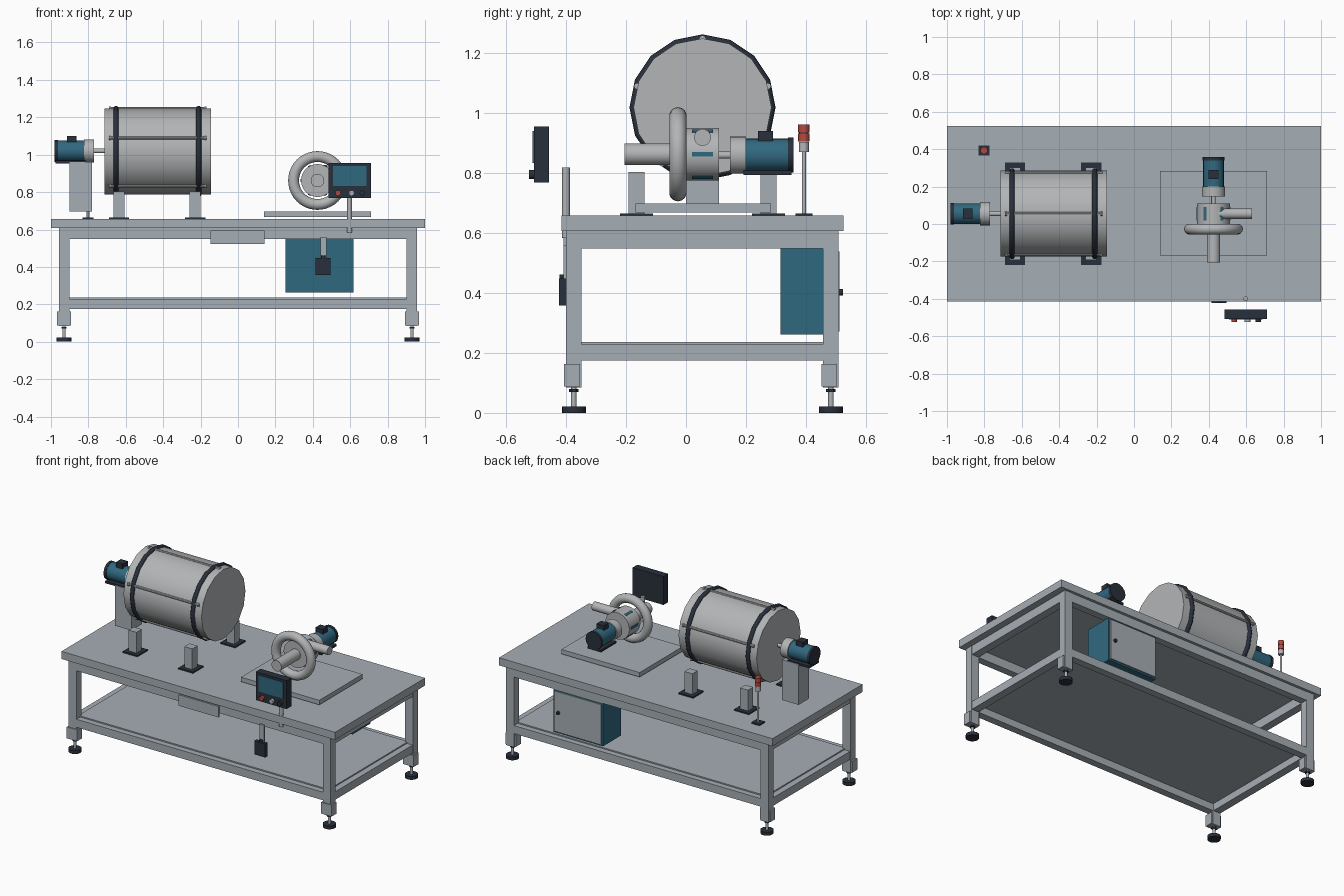
import bpy, math
from mathutils import Vector, Matrix

if "Cube" in bpy.data.objects:
    bpy.data.objects.remove(bpy.data.objects["Cube"])


def material(name, rgb):
    m = bpy.data.materials.new(name)
    m.diffuse_color = (*rgb, 1)
    m.use_nodes = True
    m.node_tree.nodes["Principled BSDF"].inputs["Base Color"].default_value = m.diffuse_color
    return m


STEEL = material("painted steel", (0.38, 0.425, 0.46))
METAL = material("brushed metal", (0.45, 0.46, 0.47))
DARK = material("dark rubber", (0.022, 0.03, 0.045))
BLUE = material("motor blue", (0.03, 0.14, 0.215))
RED = material("signal red", (0.48, 0.065, 0.05))


def finish(name, mat):
    ob = bpy.context.object
    ob.name = name
    ob.data.name = name
    ob.data.materials.append(mat)
    return ob


def box(name, x, y, z, mat):
    """Box from (min, max) pairs."""
    bpy.ops.mesh.primitive_cube_add(size=1)
    ob = finish(name, mat)
    size = [b - a for a, b in (x, y, z)]
    mid = Vector([(a + b) / 2 for a, b in (x, y, z)])
    ob.data.transform(Matrix.Translation(mid) @ Matrix.Diagonal((*size, 1)))
    return ob


def tube(name, a, b, r, mat, n=24, spin=0):
    """Cylinder between two points."""
    a, b = Vector(a), Vector(b)
    bpy.ops.mesh.primitive_cylinder_add(vertices=n, radius=r, depth=(b - a).length)
    ob = finish(name, mat)
    rot = (b - a).to_track_quat('Z', 'Y').to_matrix().to_4x4()
    ob.data.transform(Matrix.Translation((a + b) / 2) @ rot @ Matrix.Rotation(spin, 4, 'Z'))
    bpy.ops.object.shade_smooth_by_angle(angle=math.radians(35))
    return ob


def ring(name, c, axis, major, minor, mat, n, m):
    bpy.ops.mesh.primitive_torus_add(major_radius=major, minor_radius=minor,
                                     major_segments=n, minor_segments=m)
    ob = finish(name, mat)
    rot = Vector(axis).to_track_quat('Z', 'Y').to_matrix().to_4x4()
    ob.data.transform(Matrix.Translation(c) @ rot)
    bpy.ops.object.shade_smooth_by_angle(angle=math.radians(50))
    return ob


# table top and lower shelf
box("table_top", (-1, 1), (-0.415, 0.525), (0.607, 0.657), STEEL)
box("lower_shelf", (-0.915, 0.915), (-0.36, 0.47), (0.222, 0.236), STEEL)

# legs with corner plates and levelling feet
for sx in (-1, 1):
    for side, y in (("front", -0.374), ("rear", 0.483)):
        x = sx * 0.93
        box(side + "_leg", (x - 0.028, x + 0.028), (y - 0.026, y + 0.026), (0.085, 0.607), STEEL)
        box(side + "_leg_plate", (x - 0.038, x + 0.038), (y - 0.032, y + 0.02), (0.088, 0.163), STEEL)
        tube(side + "_foot_stem", (x, y, 0.015), (x, y, 0.09), 0.009, METAL, 12)
        tube(side + "_foot_nut", (x, y, 0.07), (x, y, 0.08), 0.016, DARK, 6)
        tube(side + "_foot_pad", (x, y, 0), (x, y, 0.022), 0.04, DARK, 16)

# frame rails
for level, z in (("upper", (0.548, 0.607)), ("lower", (0.175, 0.228))):
    for y in (-0.374, 0.483):
        box(level + "_long_rail", (-0.905, 0.905), (y - 0.024, y + 0.024), z, STEEL)
    for x in (-0.93, 0.93):
        box(level + "_cross_rail", (x - 0.026, x + 0.026), (-0.35, 0.46), z, STEEL)

# drum with hoops and tie rods
DY, DZ = 0.055, 1.018
tube("drum", (-0.715, DY, DZ), (-0.145, DY, DZ), 0.23, METAL, 16)
for x in (-0.652, -0.21):
    ring("drum_hoop", (x, DY, DZ), (1, 0, 0), 0.229, 0.0145, DARK, 16, 8)
for k in range(5):
    a = math.radians(90 + 72 * k)
    y, z = DY + 0.229 * math.cos(a), DZ + 0.229 * math.sin(a)
    tube("drum_tie_rod", (-0.69, y, z), (-0.17, y, z), 0.008, METAL, 8)
    for x in (-0.69, -0.18):
        tube("tie_rod_nut", (x, y, z), (x + 0.012, y, z), 0.011, METAL, 8)

# drum support posts
for x in (-0.636, -0.229):
    for y in (DY - 0.22, DY + 0.22):
        box("support_plate", (x - 0.054, x + 0.054), (y - 0.055, y + 0.055), (0.657, 0.665), DARK)
        box("support_post", (x - 0.029, x + 0.029), (y - 0.027, y + 0.027), (0.66, 0.802), STEEL)


def motor(name, origin, along):
    """Electric motor: shaft starts at origin and the body runs in the given direction."""
    o, d = Vector(origin), Vector(along)
    side = Vector((-d.y, d.x, 0))

    def part(n, t0, t1, r, mat):
        tube(name + n, o + d * t0, o + d * t1, r, mat)

    def block(n, t0, t1, w, z0, z1, mat):
        p, q = o + d * t0 - side * w, o + d * t1 + side * w
        box(name + n, sorted((p.x, q.x)), sorted((p.y, q.y)), (o.z + z0, o.z + z1), mat)

    part("_shaft", 0, 0.05, 0.012, METAL)
    part("_flange", 0.045, 0.098, 0.062, METAL)
    part("_body", 0.098, 0.24, 0.055, BLUE)
    part("_end_cap", 0.238, 0.256, 0.058, DARK)
    block("_terminal_box", 0.138, 0.188, 0.027, 0.045, 0.08, DARK)
    block("_foot_plate", 0.09, 0.25, 0.05, -0.066, -0.052, DARK)


# drum drive
motor("drum_motor", (-0.725, DY, 1.02), (-1, 0, 0))
tube("drum_drive_shaft", (-0.775, DY, 1.02), (-0.71, DY, 1.02), 0.012, METAL)
box("drum_motor_post", (-0.9, -0.78), (0, 0.11), (0.695, 0.962), STEEL)

# blower: base, volute ring, housing, inlet, outlet and motor
BX, BZ = 0.425, 0.862
box("blower_base", (0.14, 0.712), (-0.168, 0.284), (0.667, 0.697), STEEL)
ring("blower_volute", (BX, -0.027, BZ), (0, 1, 0), 0.128, 0.029, METAL, 40, 14)
tube("blower_housing", (BX, -0.005, BZ), (BX, 0.11, BZ), 0.088, METAL, 32)
tube("blower_inlet", (BX, -0.205, BZ), (BX, 0, BZ), 0.036, METAL)
tube("blower_outlet", (BX, 0.055, 0.918), (0.632, 0.055, 0.918), 0.028, METAL)
for k in range(6):
    slot = box("housing_slot", (0.083, 0.091), (0.02, 0.09), (-0.008, 0.008), BLUE)
    slot.data.transform(Matrix.Translation((BX, 0, BZ)) @ Matrix.Rotation(math.radians(60 * k), 4, 'Y'))
motor("blower_motor", (BX, 0.102, BZ - 0.003), (0, 1, 0))

# control panel and its post
tube("panel_post", (0.597, -0.4, 0.583), (0.597, -0.4, 0.818), 0.013, METAL, 16)
box("control_panel", (0.485, 0.71), (-0.507, -0.457), (0.768, 0.955), DARK)
box("panel_screen", (0.508, 0.688), (-0.511, -0.503), (0.832, 0.94), BLUE)
for x, mat in ((0.535, RED), (0.607, METAL), (0.665, DARK)):
    tube("panel_button", (x, -0.523, 0.795), (x, -0.505, 0.795), 0.015, mat, 16)

# pedal switch hanging from the front rail, and front plate
box("switch_bracket", (0.442, 0.474), (-0.408, -0.396), (0.44, 0.56), STEEL)
box("switch_box", (0.415, 0.495), (-0.423, -0.398), (0.358, 0.448), DARK)
tube("switch_gland", (0.457, -0.41, 0.44), (0.457, -0.41, 0.462), 0.012, DARK, 12)
box("front_plate", (-0.148, 0.142), (-0.408, -0.397), (0.523, 0.596), STEEL)

# electrical cabinet
box("cabinet", (0.255, 0.617), (0.315, 0.503), (0.262, 0.548), BLUE)
box("cabinet_door", (0.265, 0.607), (0.5, 0.511), (0.272, 0.538), STEEL)
tube("cabinet_knob", (0.575, 0.508, 0.402), (0.575, 0.523, 0.402), 0.011, DARK, 12)

# signal tower
LX, LY = -0.802, 0.393
box("tower_base", (LX - 0.03, LX + 0.03), (LY - 0.028, LY + 0.028), (0.657, 0.665), DARK)
tube("tower_pole", (LX, LY, 0.66), (LX, LY, 0.88), 0.007, METAL, 12)
tube("tower_collar", (LX, LY, 0.87), (LX, LY, 0.902), 0.017, METAL, 16)
for z in (0.904, 0.934):
    tube("tower_lamp", (LX, LY, z), (LX, LY, z + 0.027), 0.019, RED, 16)
tube("tower_divider", (LX, LY, 0.93), (LX, LY, 0.935), 0.016, DARK, 16)
